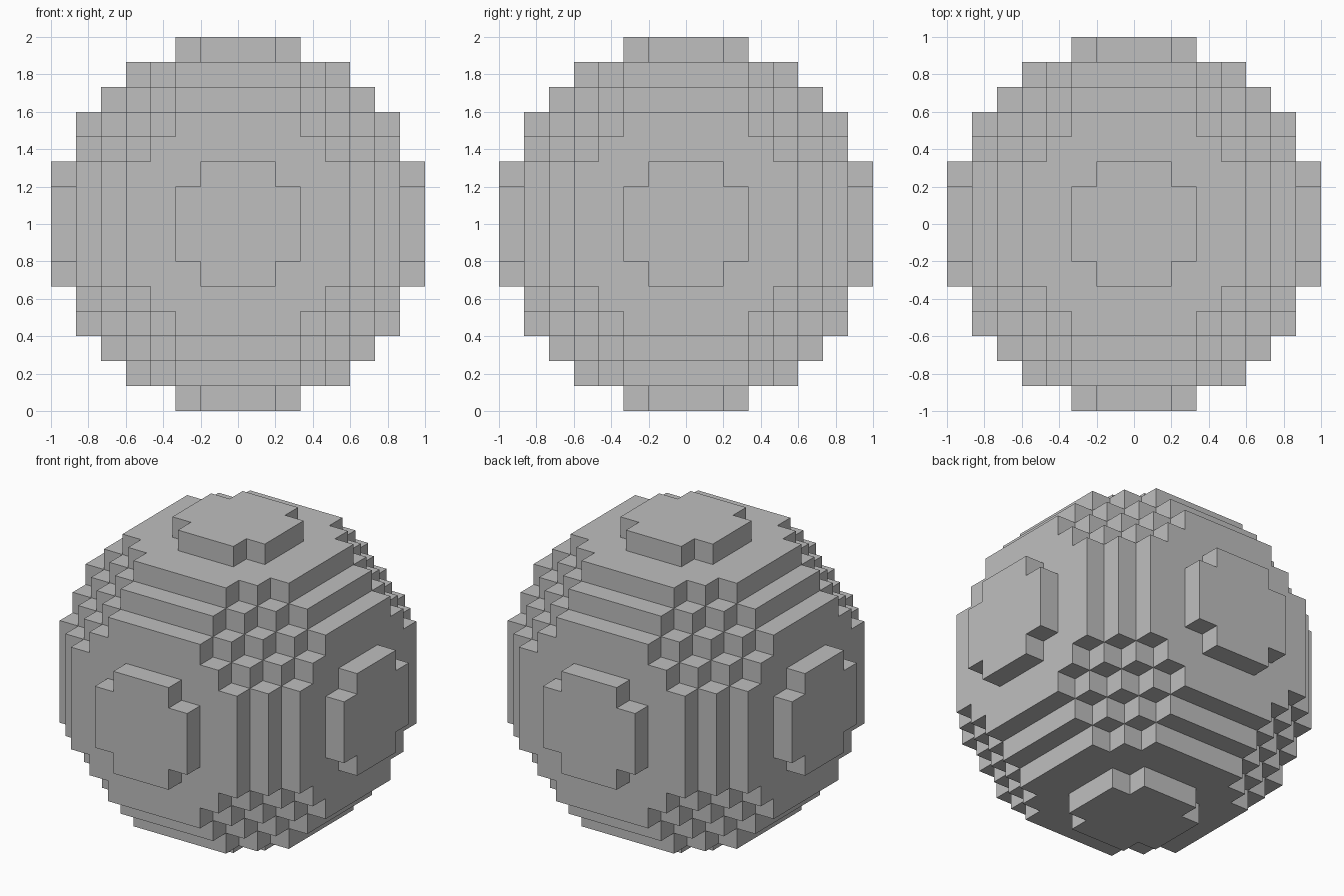
import bpy
import bmesh
from itertools import product
from mathutils import Vector

default = bpy.data.objects.get("Cube")
if default:
    bpy.data.objects.remove(default, do_unlink=True)

CELLS = 15               # blocks across the ball
SIZE = 2 / CELLS         # edge of one block
HALF = CELLS // 2


def filled(cell):
    """A block belongs to the ball when its centre lies inside the radius."""
    return sum(c * c for c in cell) <= (CELLS / 2) ** 2


def add_side(bm, cell, axis, sign):
    """Add the outward square on one side of a block."""
    normal, u, v = Vector(), Vector(), Vector()
    normal[axis] = sign
    u[(axis + 1) % 3] = sign
    v[(axis + 2) % 3] = 1
    middle = Vector(cell) + normal / 2
    corners = [(-1, -1), (1, -1), (1, 1), (-1, 1)]
    lift = Vector((0, 0, 1))
    bm.faces.new([bm.verts.new((middle + (u * a + v * b) / 2) * SIZE + lift)
                  for a, b in corners])


# Stepped ball: only the exposed block sides
bm = bmesh.new()
for cell in product(range(-HALF, HALF + 1), repeat=3):
    if not filled(cell):
        continue
    for axis, sign in product(range(3), (-1, 1)):
        neighbour = list(cell)
        neighbour[axis] += sign
        if not filled(neighbour):
            add_side(bm, cell, axis, sign)
bmesh.ops.remove_doubles(bm, verts=bm.verts[:], dist=SIZE / 100)
bmesh.ops.recalc_face_normals(bm, faces=bm.faces[:])

mesh = bpy.data.meshes.new("block_ball")
bm.to_mesh(mesh)
bm.free()
ball = bpy.data.objects.new("block_ball", mesh)
bpy.context.collection.objects.link(ball)

# Plain grey surface
grey = bpy.data.materials.new("plain_grey")
grey.use_nodes = True
colour = (0.52, 0.52, 0.52, 1)
grey.diffuse_color = colour
grey.node_tree.nodes["Principled BSDF"].inputs["Base Color"].default_value = colour
mesh.materials.append(grey)
